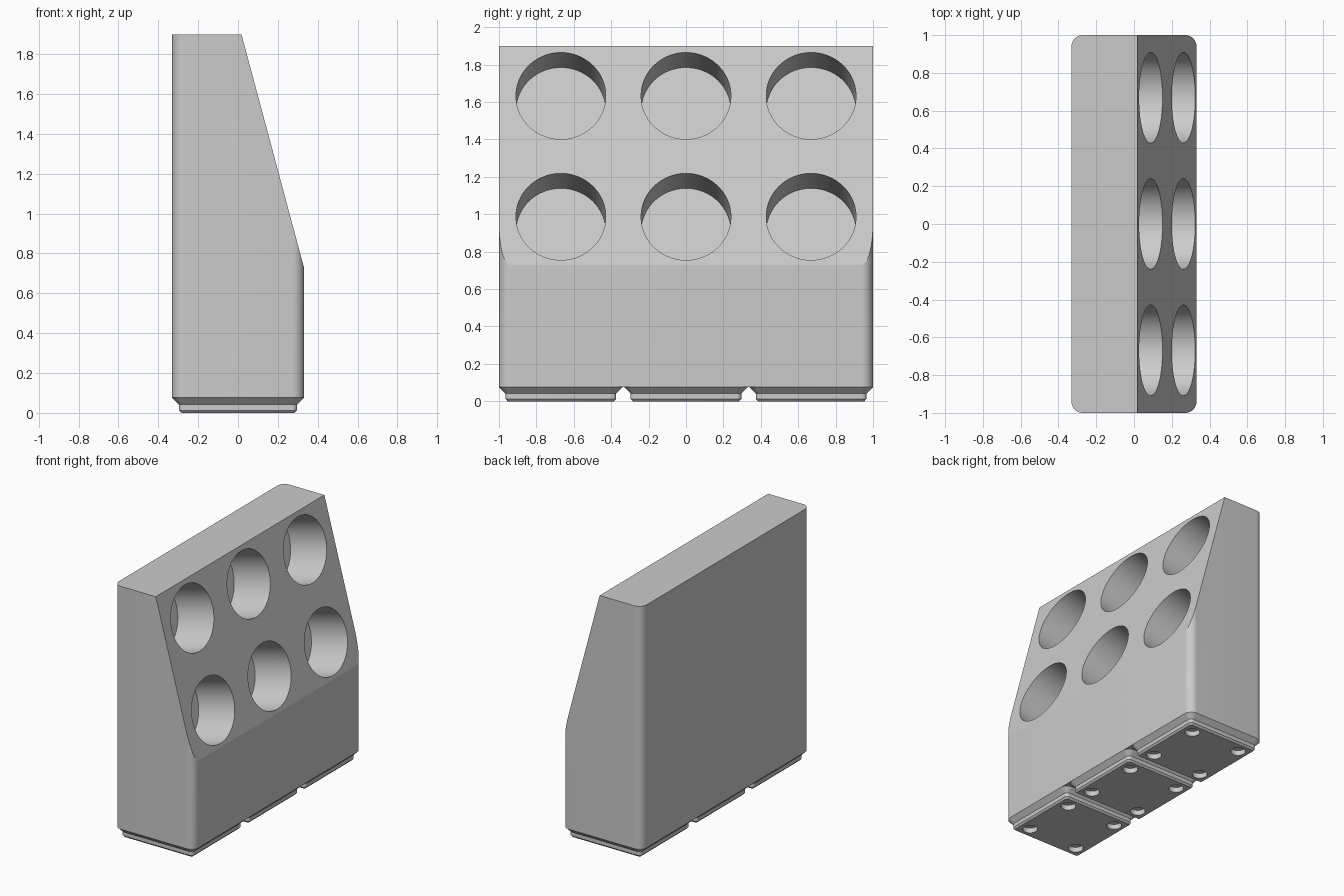
import bpy, bmesh, math
from mathutils import Matrix, Vector

cube = bpy.data.objects.get("Cube")
if cube:
    bpy.data.objects.remove(cube, do_unlink=True)

PITCH = 0.669          # spacing of feet and sockets
HALF = 0.331           # half depth of the body
BASE_Z, TOP_Z = 0.076, 1.9
TILT = math.radians(15)
CREASE = Vector((HALF, 0, 0.73))   # where the slope begins

grey = bpy.data.materials.new("plain grey")
grey.use_nodes = True
colour = (0.6, 0.6, 0.6, 1)
grey.diffuse_color = colour
grey.node_tree.nodes["Principled BSDF"].inputs["Base Color"].default_value = colour


def make_object(name, bm):
    bmesh.ops.recalc_face_normals(bm, faces=bm.faces)
    mesh = bpy.data.meshes.new(name)
    bm.to_mesh(mesh)
    bm.free()
    mesh.materials.append(grey)
    obj = bpy.data.objects.new(name, mesh)
    bpy.context.collection.objects.link(obj)
    return obj


def rounded_loft(layers, segments=12):
    """Stack rounded rectangles given as (half_x, half_y, radius, z)."""
    bm = bmesh.new()
    rings = []
    for hx, hy, r, z in layers:
        ring = []
        for corner, (sx, sy) in enumerate([(1, 1), (-1, 1), (-1, -1), (1, -1)]):
            for i in range(segments + 1):
                a = math.pi / 2 * (corner + i / segments)
                ring.append(bm.verts.new((sx * (hx - r) + r * math.cos(a),
                                          sy * (hy - r) + r * math.sin(a), z)))
        rings.append(ring)
    for low, high in zip(rings, rings[1:]):
        for i in range(len(low)):
            j = (i + 1) % len(low)
            bm.faces.new((low[i], low[j], high[j], high[i]))
    bm.faces.new(rings[0][::-1])
    bm.faces.new(rings[-1])
    return bm


def add_cylinder(bm, centre, radius, length, axis, segments):
    turn = Vector((0, 0, 1)).rotation_difference(axis).to_matrix().to_4x4()
    bmesh.ops.create_cone(bm, cap_ends=True, segments=segments, radius1=radius,
                          radius2=radius, depth=length,
                          matrix=Matrix.Translation(centre) @ turn)


def cut_and_shade(obj, cutter_bm):
    cutter = make_object(obj.name + "_cutter", cutter_bm)
    cutter.hide_render = True
    mod = obj.modifiers.new("holes", 'BOOLEAN')
    mod.operation, mod.solver, mod.object = 'DIFFERENCE', 'EXACT', cutter
    bpy.ops.object.select_all(action='DESELECT')
    bpy.context.view_layer.objects.active = obj
    obj.select_set(True)
    bpy.ops.object.modifier_apply(modifier=mod.name)
    bpy.data.objects.remove(cutter, do_unlink=True)
    bpy.ops.object.shade_smooth_by_angle(angle=math.radians(10))


# Body: rounded block with its upper right side sliced to a slope
normal = Vector((math.cos(TILT), 0, math.sin(TILT)))
uphill = Vector((-math.sin(TILT), 0, math.cos(TILT)))
bm = rounded_loft([(HALF, 1, 0.06, BASE_Z), (HALF, 1, 0.06, TOP_Z)])
bmesh.ops.bisect_plane(bm, geom=bm.verts[:] + bm.edges[:] + bm.faces[:],
                       plane_co=CREASE, plane_no=normal, clear_outer=True)
bmesh.ops.holes_fill(bm, edges=[e for e in bm.edges if e.is_boundary], sides=0)
body = make_object("body", bm)

# Round sockets square to the slope
SOCKET_DEPTH, CLEARANCE = 0.31, 0.2
sockets = bmesh.new()
for row in range(2):
    for col in (-1, 0, 1):
        mouth = CREASE + uphill * (0.266 + row * PITCH) + Vector((0, col * PITCH, 0))
        add_cylinder(sockets, mouth + normal * (CLEARANCE - SOCKET_DEPTH) / 2,
                     0.24, SOCKET_DEPTH + CLEARANCE, normal, 96)
cut_and_shade(body, sockets)

# Stepped feet, each with four round recesses underneath
for name, col in (("front_foot", -1), ("middle_foot", 0), ("back_foot", 1)):
    bm = rounded_loft([(0.284, 0.284, 0.013, 0), (0.296, 0.296, 0.0255, 0.013),
                       (0.296, 0.296, 0.0255, 0.0415), (HALF, HALF, 0.06, BASE_Z)])
    bmesh.ops.translate(bm, verts=bm.verts, vec=(0, col * PITCH, 0))
    foot = make_object(name, bm)
    recesses = bmesh.new()
    for sx in (-1, 1):
        for sy in (-1, 1):
            add_cylinder(recesses, Vector((sx * 0.207, col * PITCH + sy * 0.207, 0)),
                         0.052, 0.076, Vector((0, 0, 1)), 48)
    cut_and_shade(foot, recesses)
